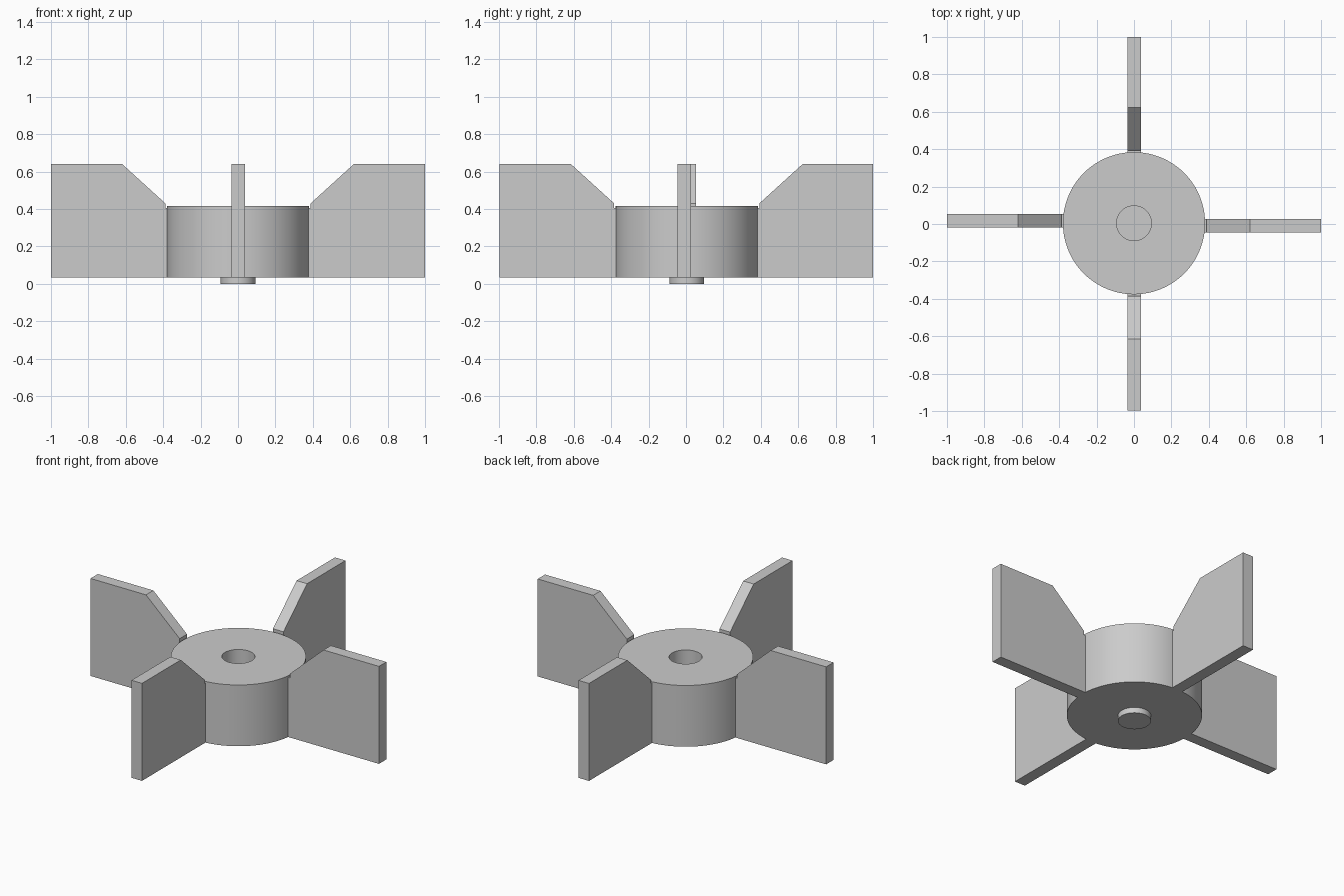
import bpy, bmesh, math
from mathutils import Matrix, Vector

cube = bpy.data.objects.get("Cube")
if cube:
    bpy.data.objects.remove(cube, do_unlink=True)

grey = bpy.data.materials.new("plain grey")
grey.use_nodes = True
colour = (0.6, 0.6, 0.6, 1)
grey.diffuse_color = colour
grey.node_tree.nodes["Principled BSDF"].inputs["Base Color"].default_value = colour

CENTRE = Vector((0, 0.004, 0))
BASE, TOP = 0.035, 0.415
HUB_R, BORE_R = 0.38, 0.093
THICK = 0.072


def finish(name, bm):
    bmesh.ops.recalc_face_normals(bm, faces=bm.faces)
    mesh = bpy.data.meshes.new(name)
    bm.to_mesh(mesh)
    bm.free()
    mesh.materials.append(grey)
    obj = bpy.data.objects.new(name, mesh)
    obj.location = CENTRE
    bpy.context.collection.objects.link(obj)
    return obj


# Hub: turned profile with a blind bore above and a short boss below
profile = [(0, 0), (BORE_R, 0), (BORE_R, BASE), (HUB_R, BASE),
           (HUB_R, TOP), (BORE_R, TOP), (BORE_R, BASE + 0.005), (0, BASE + 0.005)]
bm = bmesh.new()
verts = [bm.verts.new((r, 0, z)) for r, z in profile]
edges = [bm.edges.new(pair) for pair in zip(verts, verts[1:])]
bmesh.ops.spin(bm, geom=verts + edges, cent=(0, 0, 0), axis=(0, 0, 1),
               angle=math.tau, steps=96, use_merge=True)
bmesh.ops.remove_doubles(bm, verts=bm.verts, dist=1e-5)
hub = finish("hub", bm)
bpy.context.view_layer.objects.active = hub
hub.select_set(True)
bpy.ops.object.shade_smooth_by_angle(angle=math.radians(30))
hub.select_set(False)


# Blades: flat plates with a chamfered inner top corner, slightly off centre
def blade(name, turn, offset, tip):
    outline = [(0.36, BASE), (tip, BASE), (tip, 0.64), (0.619, 0.64),
               (0.388, 0.43), (0.388, TOP - 0.01), (0.36, TOP - 0.01)]
    bm = bmesh.new()
    face = bm.faces.new([bm.verts.new((r, offset - THICK / 2, z)) for r, z in outline])
    side = bmesh.ops.extrude_face_region(bm, geom=[face])["geom"]
    bmesh.ops.translate(bm, vec=(0, THICK, 0),
                        verts=[v for v in side if isinstance(v, bmesh.types.BMVert)])
    bm.transform(Matrix.Rotation(math.radians(turn), 4, "Z"))
    finish(name, bm)


blade("left_blade", 0, -0.014, 1.0)
blade("back_blade", 90, -0.002, 0.996)
blade("right_blade", 180, -0.014, 1.0)
blade("front_blade", 270, 0.002, 1.0)
